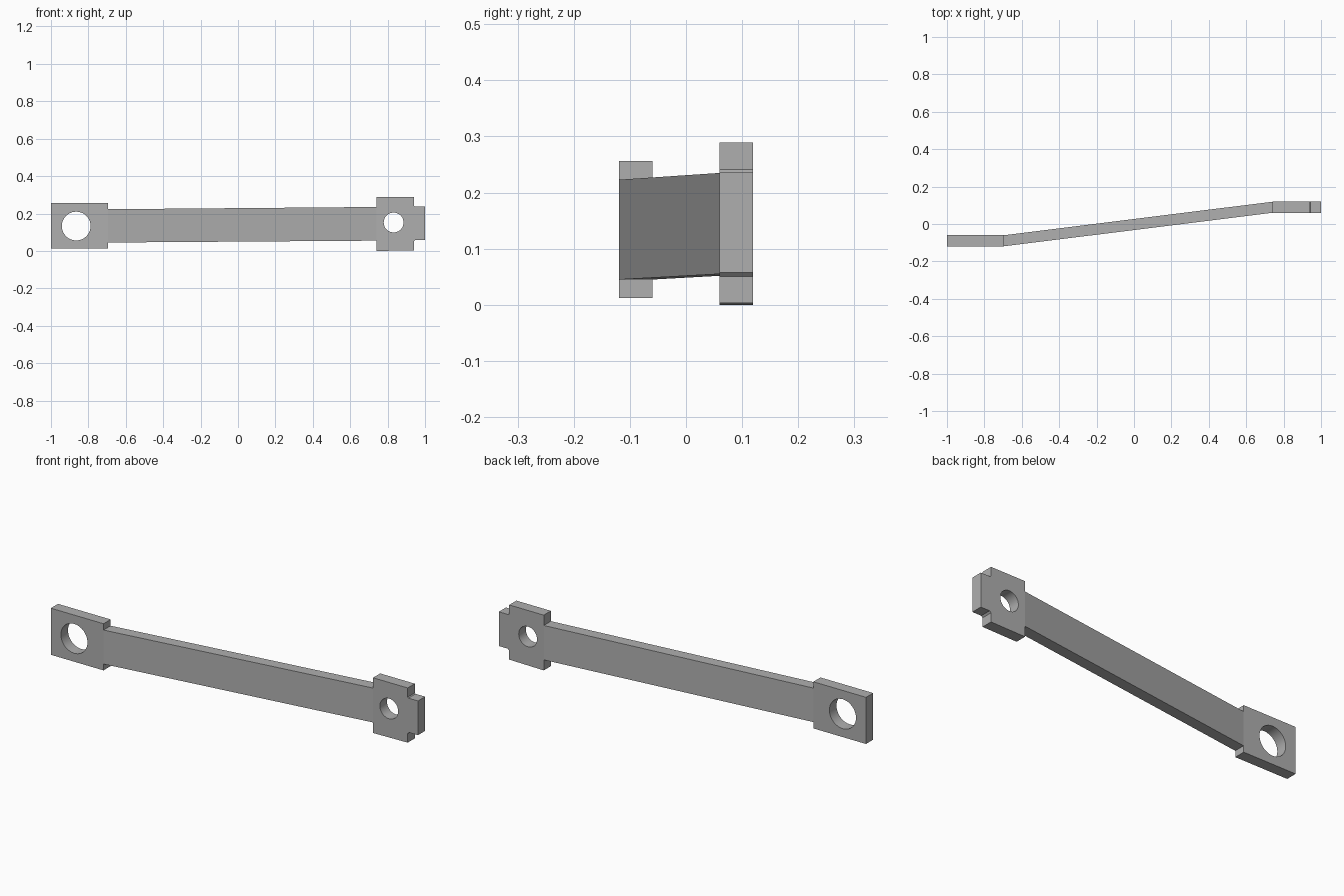
import bpy
import bmesh
from mathutils import Matrix, Vector
from math import pi

cube = bpy.data.objects.get("Cube")
if cube:
    bpy.data.objects.remove(cube, do_unlink=True)

# Single grey material
grey = bpy.data.materials.new("plain_grey")
grey.use_nodes = True
colour = (0.43, 0.43, 0.43, 1)
grey.diffuse_color = colour
grey.node_tree.nodes["Principled BSDF"].inputs["Base Color"].default_value = colour


def make_object(name, bm):
    bmesh.ops.recalc_face_normals(bm, faces=bm.faces)
    mesh = bpy.data.meshes.new(name)
    bm.to_mesh(mesh)
    bm.free()
    mesh.materials.append(grey)
    obj = bpy.data.objects.new(name, mesh)
    bpy.context.collection.objects.link(obj)
    return obj


def plate(name, outline, y_front, y_back, hole_x, hole_z, radius):
    """Extrude an x-z outline along y and bore a round hole through it."""
    bm = bmesh.new()
    face = bm.faces.new([bm.verts.new((x, y_front, z)) for x, z in outline])
    ext = bmesh.ops.extrude_face_region(bm, geom=[face])
    verts = [g for g in ext["geom"] if isinstance(g, bmesh.types.BMVert)]
    bmesh.ops.translate(bm, verts=verts, vec=(0, y_back - y_front, 0))
    obj = make_object(name, bm)

    bm = bmesh.new()
    place = Matrix.Translation((hole_x, (y_front + y_back) / 2, hole_z))
    bmesh.ops.create_cone(bm, cap_ends=True, segments=40, radius1=radius,
                          radius2=radius, depth=0.3,
                          matrix=place @ Matrix.Rotation(pi / 2, 4, "X"))
    cutter = make_object(name + "_cutter", bm)
    cutter.hide_render = True

    mod = obj.modifiers.new("hole", "BOOLEAN")
    mod.operation = "DIFFERENCE"
    mod.solver = "EXACT"
    mod.object = cutter
    bpy.ops.object.select_all(action="DESELECT")
    obj.select_set(True)
    bpy.context.view_layer.objects.active = obj
    bpy.ops.object.modifier_apply(modifier=mod.name)
    bpy.data.objects.remove(cutter, do_unlink=True)
    bpy.ops.object.shade_smooth_by_angle(angle=pi / 6)
    return obj


# Rectangular end plate with the larger hole
plate("right_end_plate",
      [(-1, 0.012), (-0.695, 0.012), (-0.695, 0.256), (-1, 0.256)],
      -0.119, -0.06, -0.865, 0.133, 0.077)

# Stepped end plate with a narrower tab and the smaller hole
plate("left_end_plate",
      [(0.74, 0), (0.94, 0.003), (0.94, 0.05), (0.948, 0.058), (1, 0.058),
       (1, 0.237), (0.945, 0.237), (0.94, 0.241), (0.94, 0.289), (0.74, 0.289)],
      0.06, 0.119, 0.832, 0.152, 0.053)

# Slanted bar joining the two plates, open where it meets them
bm = bmesh.new()
ends = []
for x, y0, y1, z0, z1 in ((-0.695, -0.119, -0.06, 0.045, 0.223),
                          (0.74, 0.06, 0.119, 0.055, 0.235)):
    corners = ((y0, z0), (y1, z0), (y1, z1), (y0, z1))
    ends.append([bm.verts.new(Vector((x, y, z))) for y, z in corners])
for i in range(4):
    j = (i + 1) % 4
    bm.faces.new((ends[0][i], ends[0][j], ends[1][j], ends[1][i]))
make_object("slanted_bar", bm)
